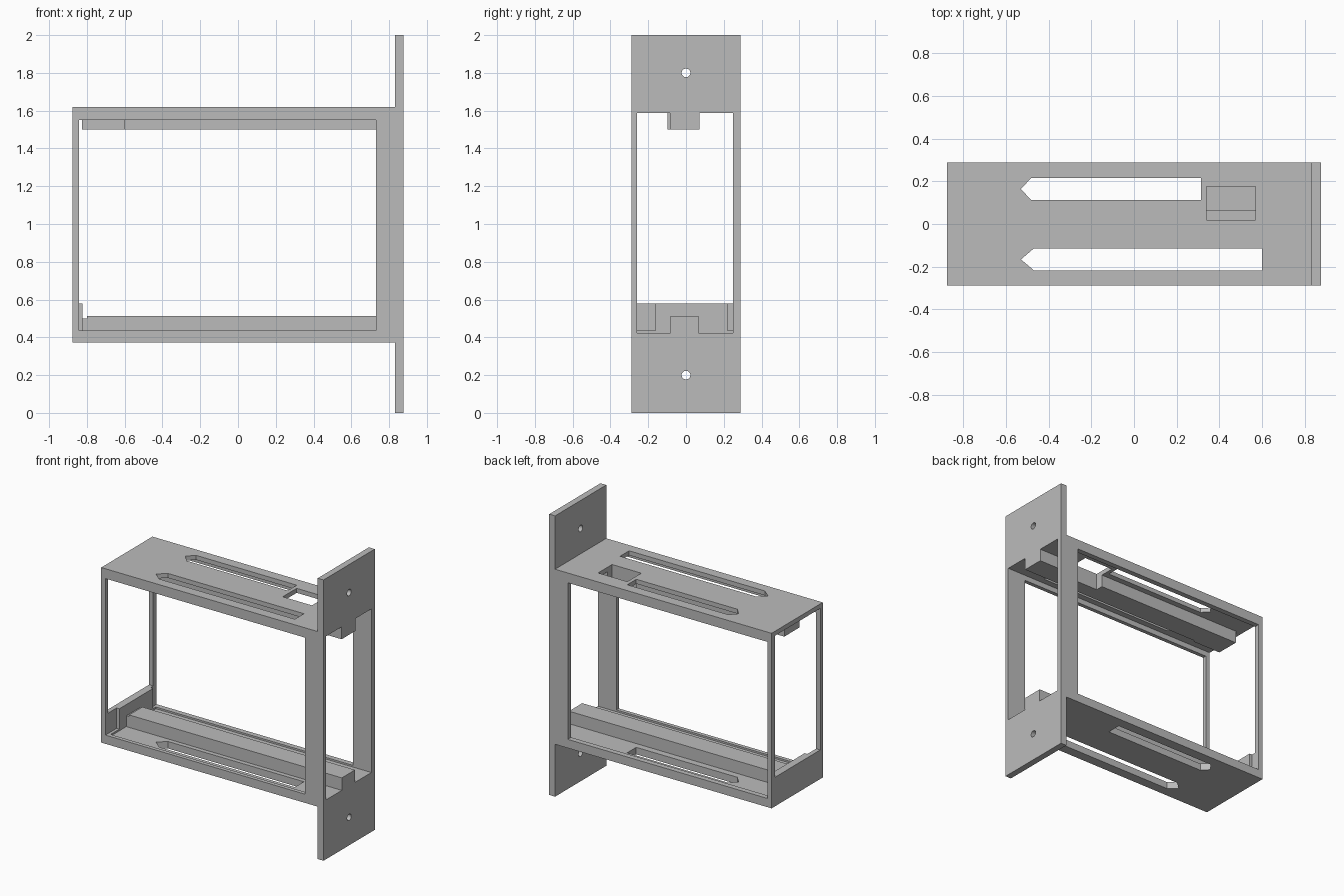
import bpy
from math import pi
from mathutils import Vector

cube = bpy.data.objects.get("Cube")
if cube:
    bpy.data.objects.remove(cube, do_unlink=True)

grey = bpy.data.materials.new("plain grey")
grey.use_nodes = True
grey.diffuse_color = (0.5, 0.5, 0.5, 1)
grey.node_tree.nodes["Principled BSDF"].inputs["Base Color"].default_value = (0.5, 0.5, 0.5, 1)


def prism(name, points, axis, low, high):
    """Extrude a 2D outline along an axis; the outline uses the other two axes in order."""
    def place(p, h):
        v = list(p)
        v.insert("xyz".index(axis), h)
        return Vector(v)
    n = len(points)
    verts = [place(p, h) for h in (low, high) for p in points]
    faces = [list(range(n))[::-1], list(range(n, 2 * n))]
    faces += [(i, (i + 1) % n, n + (i + 1) % n, n + i) for i in range(n)]
    mesh = bpy.data.meshes.new(name)
    mesh.from_pydata(verts, [], faces)
    # Consistent outward normals
    import bmesh
    bm = bmesh.new()
    bm.from_mesh(mesh)
    bmesh.ops.recalc_face_normals(bm, faces=bm.faces)
    bm.to_mesh(mesh)
    bm.free()
    mesh.materials.append(grey)
    obj = bpy.data.objects.new(name, mesh)
    bpy.context.collection.objects.link(obj)
    return obj


def box(name, x, y, z):
    outline = [(x[0], y[0]), (x[1], y[0]), (x[1], y[1]), (x[0], y[1])]
    return prism(name, outline, "z", *z)


def cut(target, cutter):
    mod = target.modifiers.new("cut", "BOOLEAN")
    mod.operation = "DIFFERENCE"
    mod.solver = "EXACT"
    mod.object = cutter
    bpy.context.view_layer.objects.active = target
    bpy.ops.object.modifier_apply(modifier=mod.name)
    bpy.data.objects.remove(cutter, do_unlink=True)


# Frame body and tall mounting plate in one outline
END, PLATE, LEFT = -0.876, 0.83, 0.876
LOW, HIGH = 0.373, 1.62
frame = prism("frame", [(END, LOW), (PLATE, LOW), (PLATE, 0), (LEFT, 0),
                        (LEFT, 2), (PLATE, 2), (PLATE, HIGH), (END, HIGH)],
              "y", -0.288, 0.288)

# Inner cavity, open at both ends above the low end wall
FLOOR, CEILING = 0.423, 1.588
cut(frame, prism("cavity", [(-1, 0.58), (-0.822, 0.58), (-0.822, FLOOR),
                            (1, FLOOR), (1, CEILING), (-1, CEILING)],
                 "y", -0.26, 0.25))

# Side windows, which also thin the end wall at its corners
for y in ((-1, -0.162), (0.22, 1)):
    cut(frame, box("side_window", (-0.843, 0.73), y, (0.435, 1.55)))

# Pointed slots through floor and ceiling
for y0, y1, shoulder, end in ((0.113, 0.215, -0.483, 0.313),
                              (-0.217, -0.115, -0.47, 0.6)):
    cut(frame, prism("slot", [(-0.53, (y0 + y1) / 2), (shoulder, y0), (end, y0),
                              (end, y1), (shoulder, y1)], "z", 0, 3))

# Access hole in the ceiling
HOLE_X = (0.34, 0.57)
cut(frame, box("access_hole", HOLE_X, (0.018, 0.175), (1.57, 3)))

# Screw holes in the mounting plate
for z in (0.2, 1.8):
    bpy.ops.mesh.primitive_cylinder_add(vertices=32, radius=0.023, depth=0.2,
                                        location=(0.853, 0, z), rotation=(0, pi / 2, 0))
    cut(frame, bpy.context.object)

# Lower rail with a small step at its end
box("lower_rail", (-0.8, LEFT), (-0.083, 0.066), (FLOOR, 0.512))
box("lower_rail_step", (-0.822, -0.8), (-0.083, 0.066), (FLOOR, 0.5))

# Upper rail, notched beside the access hole
outline = [(-0.825, -0.085), (LEFT, -0.085), (LEFT, 0.072),
           (HOLE_X[1], 0.072), (HOLE_X[1], 0.018),
           (HOLE_X[0], 0.018), (HOLE_X[0], 0.072), (-0.825, 0.072)]
prism("upper_rail", outline, "z", 1.5, CEILING)
box("upper_rail_tab", (-0.825, -0.6), (-0.098, -0.085), (1.5, CEILING))
